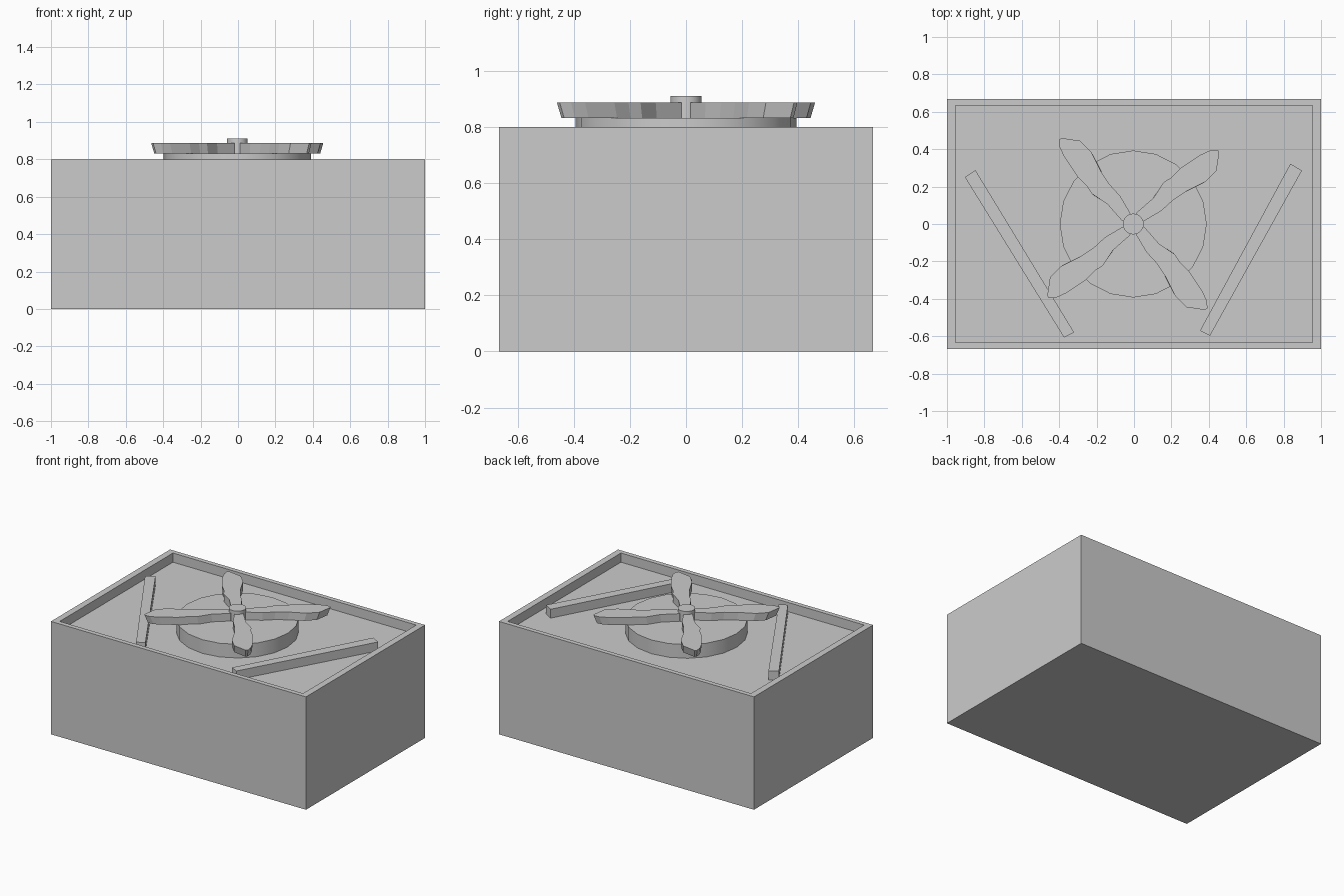
import bpy, bmesh, math
from mathutils import Matrix

if "Cube" in bpy.data.objects:
    bpy.data.objects.remove(bpy.data.objects["Cube"])

FLOOR = 0.735


def make(name, bm):
    bmesh.ops.recalc_face_normals(bm, faces=bm.faces)
    me = bpy.data.meshes.new(name)
    bm.to_mesh(me)
    bm.free()
    ob = bpy.data.objects.new(name, me)
    bpy.context.collection.objects.link(ob)
    return ob


def loft(name, loops):
    """Closed solid through a stack of equal-length point loops."""
    bm = bmesh.new()
    rings = [[bm.verts.new(p) for p in loop] for loop in loops]
    n = len(rings[0])
    for a, b in zip(rings, rings[1:]):
        for i in range(n):
            j = (i + 1) % n
            bm.faces.new((a[i], a[j], b[j], b[i]))
    bm.faces.new(rings[0])
    bm.faces.new(rings[-1])
    return make(name, bm)


def rect(x, y, z):
    return [(-x, -y, z), (x, -y, z), (x, y, z), (-x, y, z)]


def flat(points, z, s=1.0):
    return [(x * s, y * s, z) for x, y in points]


def disc(name, r, z0, z1, sides):
    pts = [(r * math.cos(2 * math.pi * i / sides) - 0.004,
            r * math.sin(2 * math.pi * i / sides)) for i in range(sides)]
    ob = loft(name, [flat(pts, z0), flat(pts, z1)])
    bpy.ops.object.select_all(action='DESELECT')
    bpy.context.view_layer.objects.active = ob
    ob.select_set(True)
    bpy.ops.object.shade_smooth_by_angle(angle=math.radians(35))
    return ob


# Housing with a shallow recessed tray on top
loft("housing", [rect(1, 0.667, 0), rect(1, 0.667, 0.8),
                 rect(0.954, 0.634, 0.8), rect(0.954, 0.634, FLOOR)])

# Slanted bars either side of the fan
bars = {
    "left_bar": [(-.904, .25), (-.374, -.607), (-.32, -.58), (-.848, .288)],
    "right_bar": [(.353, -.57), (.406, -.598), (.898, .286), (.836, .322)],
}
for name, pts in bars.items():
    loft(name, [flat(pts, FLOOR), flat(pts, 0.798)])

# Fan base and hub
disc("fan_base", 0.393, FLOOR, 0.832, 20)
disc("fan_hub", 0.056, 0.832, 0.91, 20)

# Four curved blades, slightly narrower underneath
profile = [(0, 0), (-.017, .06), (-.07, .15), (-.125, .21), (-.175, .285),
           (-.225, .385), (-.285, .445), (-.385, .46), (-.397, .45),
           (-.393, .41), (-.37, .36), (-.30, .255), (-.25, .205),
           (-.222, .162), (-.14, .108), (-.06, .017)]
for k in range(4):
    blade = loft(f"fan_blade_{k + 1}",
                 [flat(profile, 0.832, 0.965), flat(profile, 0.887)])
    blade.data.transform(Matrix.Translation((-0.004, 0, 0))
                         @ Matrix.Rotation(k * math.pi / 2, 4, 'Z'))
